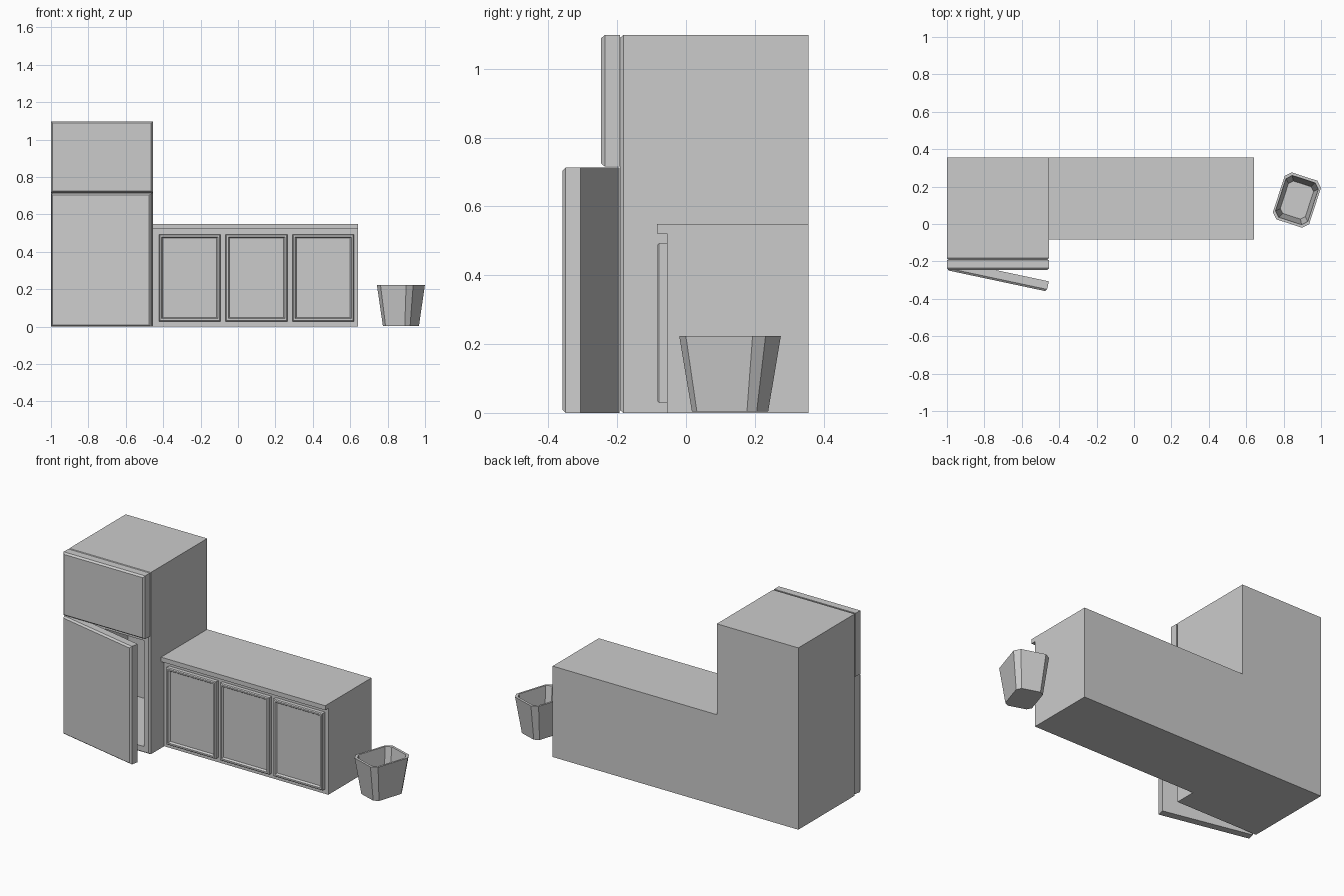
import bpy, bmesh, math
from mathutils import Matrix, Vector

if "Cube" in bpy.data.objects:
    bpy.data.objects.remove(bpy.data.objects["Cube"])


def make_object(name, bm):
    bmesh.ops.recalc_face_normals(bm, faces=bm.faces[:])
    mesh = bpy.data.meshes.new(name)
    bm.to_mesh(mesh)
    bm.free()
    obj = bpy.data.objects.new(name, mesh)
    bpy.context.scene.collection.objects.link(obj)
    return obj


def loft(name, loops):
    """Skin a list of point loops and cap both ends."""
    bm = bmesh.new()
    rings = [[bm.verts.new(p) for p in loop] for loop in loops]
    for a, b in zip(rings, rings[1:]):
        n = len(a)
        for i in range(n):
            j = (i + 1) % n
            bm.faces.new((a[i], a[j], b[j], b[i]))
    bm.faces.new(rings[0])
    bm.faces.new(rings[-1])
    return make_object(name, bm)


def panel(name, x0, x1, z0, z1, steps):
    """Rectangular slab lofted along y; steps are (inset, y)."""
    return loft(name, [[(x0 + i, y, z0 + i), (x1 - i, y, z0 + i),
                        (x1 - i, y, z1 - i), (x0 + i, y, z1 - i)] for i, y in steps])


LEFT, SIDE, RIGHT, BACK, TOP = -1.0, -0.455, 0.642, 0.356, 1.098

# Fridge body with chamfered front and open lower compartment
body = panel("fridge_body", LEFT, SIDE, 0, TOP,
             [(0, BACK), (0, -0.182), (0.008, -0.192)])
cutter = panel("compartment_cutter", LEFT + 0.04, SIDE - 0.04, 0.04, 0.68,
               [(0, 0.32), (0, -0.3)])
cutter.hide_render = True
cut = body.modifiers.new("compartment", 'BOOLEAN')
cut.operation = 'DIFFERENCE'
cut.solver = 'EXACT'
cut.object = cutter
bpy.context.view_layer.objects.active = body
bpy.ops.object.modifier_apply(modifier=cut.name)
bpy.data.objects.remove(cutter)

# Fridge doors, the lower one swung ajar about its front left edge
door_steps = [(0, -0.192), (0, -0.236), (0.009, -0.247)]
panel("freezer_door", LEFT, SIDE, 0.716, TOP, door_steps)
door = panel("fridge_door", LEFT, SIDE, 0, 0.713, door_steps)
hinge = Vector((LEFT, -0.247, 0))
door.data.transform(Matrix.Translation(hinge) @ Matrix.Rotation(math.radians(-12), 4, 'Z')
                    @ Matrix.Translation(-hinge))

# Counter: one profile with an overhanging top
profile = [(BACK, 0), (-0.055, 0), (-0.055, 0.522), (-0.084, 0.522), (-0.084, 0.549), (BACK, 0.549)]
loft("counter", [[(x, y, z) for y, z in profile] for x in (SIDE, RIGHT)])

# Cupboard doors with raised rim and sunken centre
for k in range(3):
    x = -0.423 + k * 0.357
    panel(f"cupboard_door_{k + 1}", x, x + 0.33, 0.029, 0.494,
          [(0, -0.054), (0, -0.078), (0.005, -0.083), (0.014, -0.083), (0.021, -0.072)])


# Waste bin: tapered, hollow, with cut corners
def octagon(scale, z, w=0.102, d=0.132, c=0.03):
    pts = [(w, c - d), (w, d - c), (w - c, d), (c - w, d),
           (-w, d - c), (-w, c - d), (c - w, -d), (w - c, -d)]
    return [(x * scale, y * scale, z) for x, y in pts]


waste_bin = loft("waste_bin", [octagon(0.75, 0.004), octagon(1, 0.224),
                               octagon(0.89, 0.224), octagon(0.69, 0.018)])
waste_bin.data.transform(Matrix.Translation((0.871, 0.128, 0))
                         @ Matrix.Rotation(math.radians(-18), 4, 'Z'))
